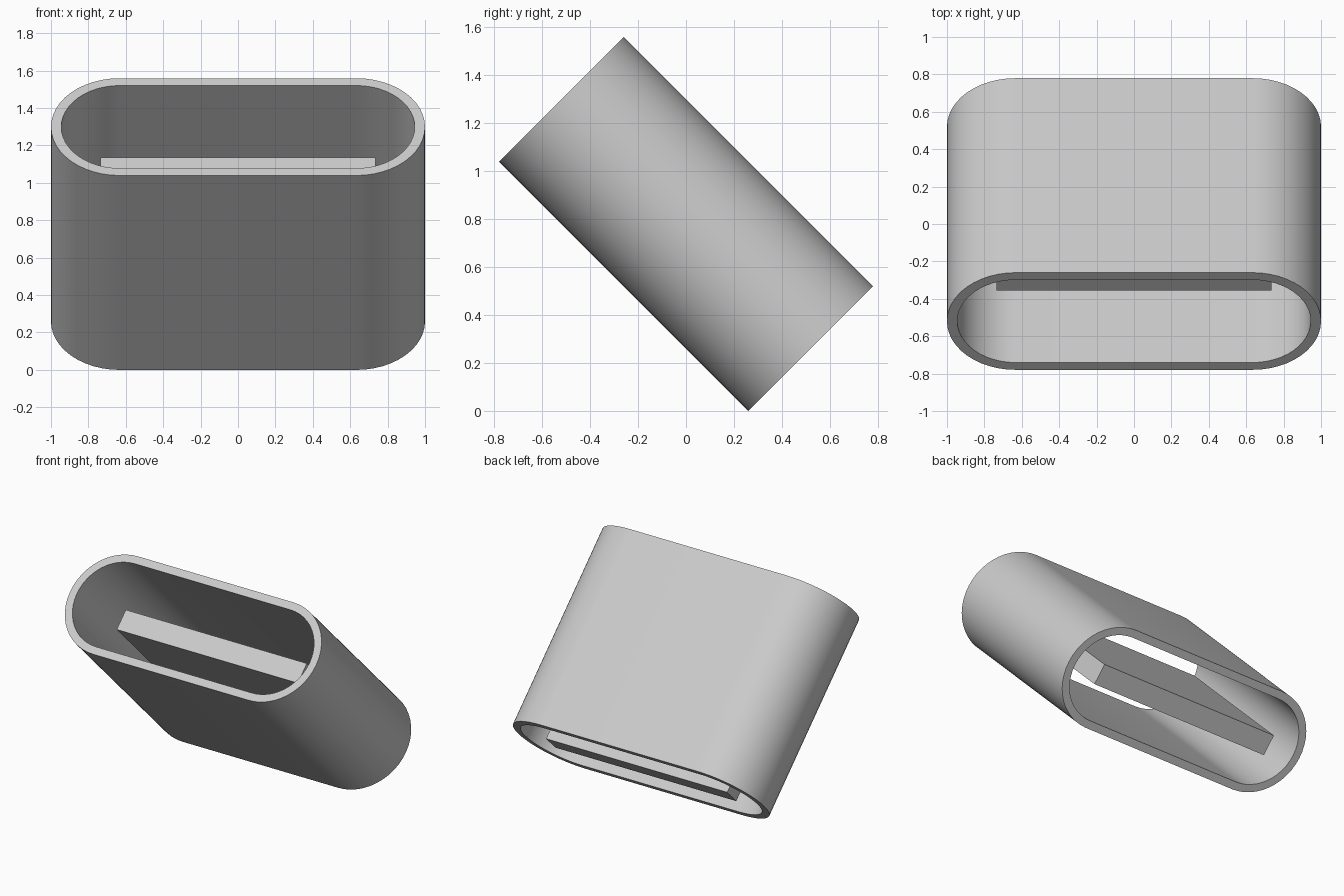
import bpy, bmesh, math
from mathutils import Matrix

cube = bpy.data.objects.get("Cube")
if cube:
    bpy.data.objects.remove(cube, do_unlink=True)

HALF_LEN = 0.735      # half the sleeve length, along its axis
RADIUS = 0.3675       # radius of the rounded ends
WALL = 0.055
SEGMENTS = 24         # per rounded end
TILT = Matrix.Translation((0, 0, (HALF_LEN + RADIUS) * math.sqrt(0.5))) @ Matrix.Rotation(math.radians(45), 4, 'X')

grey = bpy.data.materials.new("light grey")
grey.use_nodes = True
colour = (0.6, 0.6, 0.6, 1)
grey.diffuse_color = colour
grey.node_tree.nodes["Principled BSDF"].inputs["Base Color"].default_value = colour


def add_object(name, bm):
    """Turn a bmesh into a tilted grey object."""
    bmesh.ops.recalc_face_normals(bm, faces=bm.faces)
    mesh = bpy.data.meshes.new(name)
    bm.to_mesh(mesh)
    bm.free()
    mesh.materials.append(grey)
    mesh.transform(TILT)
    obj = bpy.data.objects.new(name, mesh)
    bpy.context.collection.objects.link(obj)
    return obj


def stadium(radius):
    """Points of a slot outline with rounded left and right ends."""
    points = []
    for side in (1, -1):
        for i in range(SEGMENTS + 1):
            a = math.pi * (i / SEGMENTS - 0.5)
            points.append((side * (1 - RADIUS + radius * math.cos(a)), side * radius * math.sin(a)))
    return points


# Sleeve: four outline loops joined into a hollow tube open at both ends
bm = bmesh.new()
loops = [[bm.verts.new((x, y, z)) for x, y in stadium(r)]
         for r, z in ((RADIUS, -HALF_LEN), (RADIUS, HALF_LEN),
                      (RADIUS - WALL, HALF_LEN), (RADIUS - WALL, -HALF_LEN))]
count = len(loops[0])
for k in range(4):
    a, b = loops[k], loops[(k + 1) % 4]
    for i in range(count):
        j = (i + 1) % count
        bm.faces.new((a[i], a[j], b[j], b[i]))
sleeve = add_object("sleeve", bm)
bpy.ops.object.select_all(action='DESELECT')
sleeve.select_set(True)
bpy.context.view_layer.objects.active = sleeve
bpy.ops.object.shade_smooth_by_angle(angle=math.radians(30))

# Inner slab: flush with the lower opening, set back from the upper one
top = 0.43
bm = bmesh.new()
bmesh.ops.create_cube(bm, size=1)
bmesh.ops.scale(bm, vec=(1.47, 0.148, top + HALF_LEN), verts=bm.verts)
bmesh.ops.translate(bm, vec=(0, 0, (top - HALF_LEN) / 2), verts=bm.verts)
add_object("inner_slab", bm)
